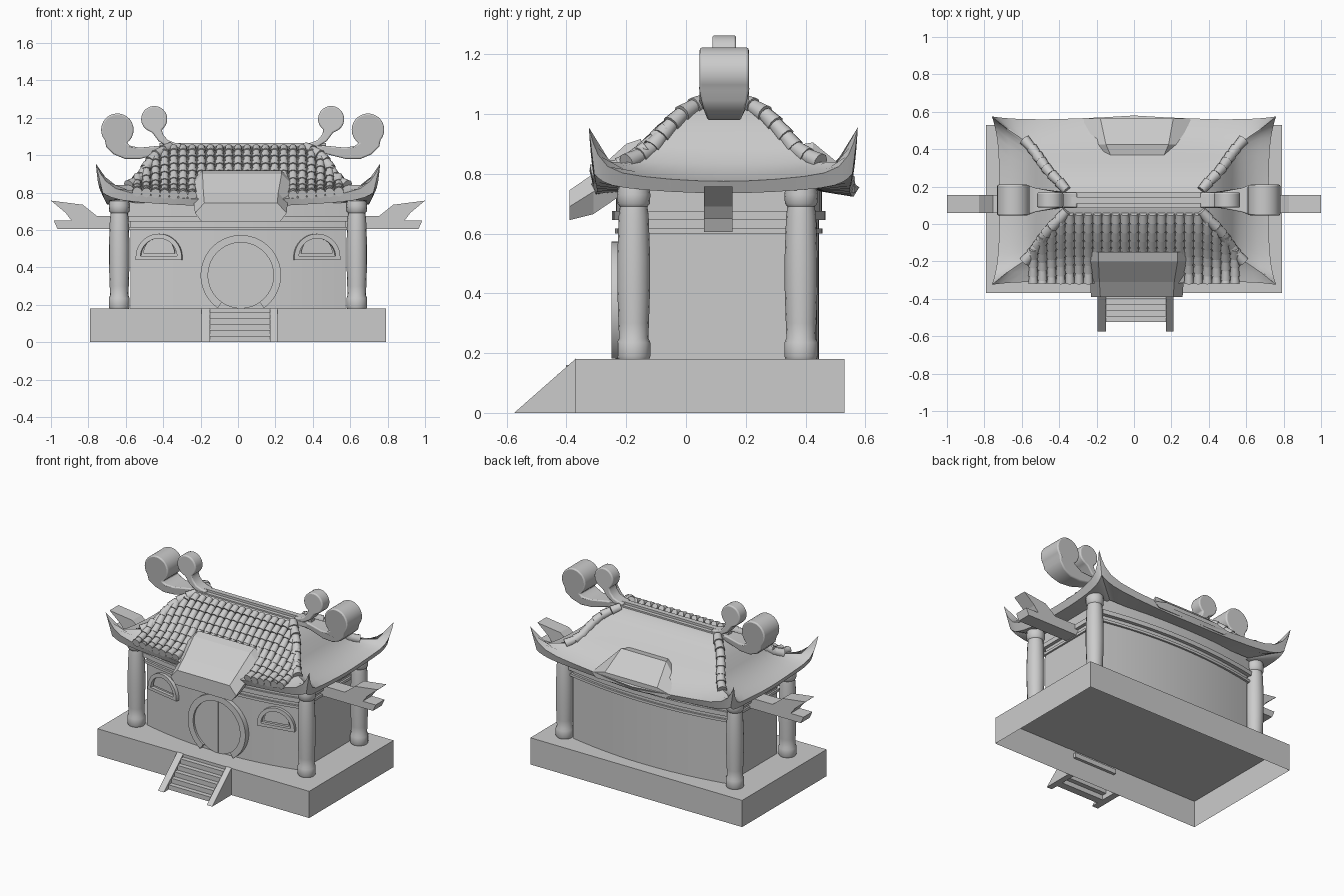
import bpy, bmesh
from math import sin, cos, pi, radians, hypot
from mathutils import Vector, Matrix

if "Cube" in bpy.data.objects:
    bpy.data.objects.remove(bpy.data.objects["Cube"])

CY = 0.125   # roof centre line in y


def finish(name, bm, smooth=None, bevel=0):
    bmesh.ops.recalc_face_normals(bm, faces=bm.faces)
    me = bpy.data.meshes.new(name)
    bm.to_mesh(me)
    bm.free()
    ob = bpy.data.objects.new(name, me)
    bpy.context.collection.objects.link(ob)
    if bevel:
        m = ob.modifiers.new("bevel", 'BEVEL')
        m.width, m.segments, m.limit_method, m.angle_limit = bevel, 3, 'ANGLE', radians(50)
    if smooth:
        bpy.ops.object.select_all(action='DESELECT')
        ob.select_set(True)
        bpy.context.view_layer.objects.active = ob
        bpy.ops.object.shade_smooth_by_angle(angle=radians(smooth))
    return ob


def add_box(bm, x0, x1, y0, y1, z0, z1):
    M = Matrix.Translation(((x0 + x1) / 2, (y0 + y1) / 2, (z0 + z1) / 2)) @ Matrix.Diagonal((x1 - x0, y1 - y0, z1 - z0, 1))
    return bmesh.ops.create_cube(bm, size=1, matrix=M)


def loft(bm, rings, cap0=True, cap1=True):
    """Closed loops of equal length joined into a skin."""
    vs = [[bm.verts.new(p) for p in r] for r in rings]
    n = len(vs[0])
    for a, b in zip(vs, vs[1:]):
        for i in range(n):
            bm.faces.new((a[i], a[(i + 1) % n], b[(i + 1) % n], b[i]))
    if cap0:
        bm.faces.new(vs[0][::-1])
    if cap1:
        bm.faces.new(vs[-1])


def prism(bm, pts, y0, y1):
    loft(bm, [[(x, y, z) for x, z in pts] for y in (y0, y1)])


def tube(bm, p0, p1, r0, r1, n=8):
    d = Vector(p1) - Vector(p0)
    M = Matrix.Translation((Vector(p0) + Vector(p1)) / 2) @ d.to_track_quat('Z', 'Y').to_matrix().to_4x4()
    bmesh.ops.create_cone(bm, cap_ends=True, segments=n, radius1=r0, radius2=r1, depth=d.length, matrix=M)


def arc(cx, cz, r, a0, a1, n):
    return [(cx + r * cos(radians(a0 + (a1 - a0) * i / n)), cz + r * sin(radians(a0 + (a1 - a0) * i / n))) for i in range(n + 1)]


def band(bm, outer, inner, y0, y1):
    """Open arch frame between two matching arcs."""
    loft(bm, [[(o[0], y0, o[1]), (o[0], y1, o[1]), (i[0], y1, i[1]), (i[0], y0, i[1])] for o, i in zip(outer, inner)])


# base, open underneath
bm = bmesh.new()
add_box(bm, -.79, .79, -.37, .53, 0, .18)
bm.faces.ensure_lookup_table()
bmesh.ops.delete(bm, geom=[min(bm.faces, key=lambda f: f.calc_center_median().z)], context='FACES')
finish("base", bm)

# entrance steps with sloped side rails
bm = bmesh.new()
for x0, x1 in ((-.195, -.15), (.17, .21)):
    loft(bm, [[(x, -.575, 0), (x, -.368, .182), (x, -.368, 0)] for x in (x0, x1)])
for i in range(5):
    y = -.525 + i * .031
    add_box(bm, -.15, .17, y, y + .05, i * .032, (i + 1) * .032)
finish("steps", bm)


# walls with bowed front and back, plus stepped trim
def plan(d, z, n=12):
    t = [-1 + 2 * i / n for i in range(n + 1)]
    front = [((.575 + d) * s, -.15 - d - .075 * (1 - s * s), z) for s in t]
    back = [(-(.575 + d) * s, .385 + d + .06 * (1 - s * s), z) for s in t]
    return front + back


bm = bmesh.new()
loft(bm, [plan(d, z) for d, z in ((0, .18), (0, .6), (.012, .6), (.012, .617), (0, .617), (0, .645),
                                  (.022, .645), (.022, .675), (.01, .675), (.01, .78))])
finish("walls", bm, 30)

# round door
bm = bmesh.new()
band(bm, arc(.015, .358, .215, -55, 235, 40), arc(.015, .358, .175, -55, 235, 40), -.25, -.17)
add_box(bm, .011, .019, -.239, -.2, .185, .53)
finish("door_frame", bm, 30)
bm = bmesh.new()
prism(bm, arc(.015, .358, .178, -85, 265, 40), -.236, -.17)
finish("door_panel", bm, 30)

# half-round windows
for sx, side in ((-1, "left"), (1, "right")):
    bm = bmesh.new()
    band(bm, arc(0, .455, .125, 0, 180, 20), arc(0, .455, .1, 0, 180, 20), -.022, .03)
    add_box(bm, -.125, .125, -.022, .03, .44, .46)
    prism(bm, arc(0, .475, .085, 0, 180, 16), -.012, .03)
    bm.transform(Matrix.Translation((sx * .42, -.183, 0)) @ Matrix.Rotation(sx * radians(11), 4, 'Z'))
    finish(side + "_window", bm, 30)

# corner columns
prof = [(.052, .18), (.056, .19), (.056, .235), (.049, .25), (.051, .3), (.055, .42), (.055, .52), (.05, .66),
        (.046, .69), (.054, .7), (.056, .73), (.052, .755), (.03, .77)]
for x in (-.635, .635):
    for y in (-.175, .385):
        bm = bmesh.new()
        loft(bm, [[(x + r * cos(a * pi / 8), y + r * sin(a * pi / 8), z) for a in range(16)] for r, z in prof])
        finish("column", bm, 40)

# forked side beams
fork = [(.5, .605), (.965, .605), (.985, .65), (.89, .65), (.92, .69), (1.0, .757), (.83, .735), (.755, .675), (.5, .675)]
for sx, side in ((-1, "left"), (1, "right")):
    bm = bmesh.new()
    prism(bm, [(sx * x, z) for x, z in fork], .06, .155)
    finish(side + "_beam", bm)

# main roof: stacked rectangular rings (half x, half y, z, corner lift, corner spike, bow)
RINGS = [(.55, .30, .745, 0, 0, 0), (.70, .42, .735, .03, .035, .6), (.72, .43, .775, .045, .135, 1),
         (.66, .375, .79, .03, .02, .5), (.57, .31, .835, .005, 0, 0), (.525, .25, .89, 0, 0, 0),
         (.48, .19, .95, 0, 0, 0), (.43, .13, 1.0, 0, 0, 0), (.38, .07, 1.035, 0, 0, 0), (.36, .02, 1.045, 0, 0, 0)]
half = [0, .2, .4, .6, .75, .86, .93, .97]
S = [-1] + [-s for s in half[:0:-1]] + half


def roof_ring(a, b, z, lift, spike, bow):
    pts = []
    for k in range(4):
        for s in S:
            c = abs(s)
            up = lift * c ** 2 + spike * c ** 14
            fx = a + bow * .04 * c ** 4
            fy = b + bow * (.025 * (1 - c) ** 2 + .02 * c ** 6)
            u, v = (a + bow * .04) * s, (b + bow * .02) * s
            dip = -.02 * bow * (1 - c) if k % 2 == 0 else 0
            x, y = ((u, -fy), (fx, v), (-u, fy), (-fx, -v))[k]
            pts.append((x, y + CY, z + up + dip))
    return pts


bm = bmesh.new()
loft(bm, [roof_ring(*r) for r in RINGS], cap0=False)
finish("roof", bm, 40)

# front tile columns following the slope
TOP = RINGS[2:9][::-1]


def slope_path(x):
    pts = []
    for p, q in zip(TOP, TOP[1:]):
        for j in range(8):
            f = j / 8
            a, b, z, lf = [p[i] + (q[i] - p[i]) * f for i in range(4)]
            if a + .01 >= abs(x):
                pts.append(Vector((x, CY - b, z + lf * (x / a) ** 2 + .006)))
    a, b, z, lf = TOP[-1][:4]
    pts.append(Vector((x, CY - b - .012, z + lf * (x / a) ** 2 + .004)))
    return pts


bm = bmesh.new()
for i in range(23):
    x = .049 * (i - 11)
    path = slope_path(x)
    start, dist = path[0], 0
    for p, q in zip(path, path[1:]):
        dist += (q - p).length
        if dist > .052 or q is path[-1]:
            if not (-.21 < x < .25 and q.y < -.19):
                tube(bm, start, q, .021, .0265)
            start, dist = q, 0
finish("front_tiles", bm, 50)

# hip tiles on the four roof corners
hip = [(.36, .055, 1.045), (.40, .10, 1.025), (.44, .14, 1.0), (.47, .175, .965), (.495, .21, .925),
       (.515, .24, .888), (.545, .28, .86), (.585, .325, .838)]
bm = bmesh.new()
for sx in (-1, 1):
    for sy in (-1, 1):
        P = [Vector((sx * x, CY + sy * y, z)) for x, y, z in hip]
        for p, q in zip(P, P[1:]):
            tube(bm, p, q, .025, .031, 10)
finish("hip_tiles", bm, 50)


# porch hood over the door and matching rise on the back slope
def hood_section(xl, xr, y, top, side, bottom, inset=.05):
    return [(xl, y, side), (xl + inset, y, top), (xr - inset, y, top), (xr, y, side), (xr - .035, y, bottom), (xl + .035, y, bottom)]


bm = bmesh.new()
loft(bm, [hood_section(-.23, .26, -.39, .745, .69, .645), hood_section(-.235, .265, -.31, .80, .74, .665),
          hood_section(-.24, .283, -.2, .90, .85, .74), hood_section(-.24, .283, -.15, .917, .87, .78)])
finish("porch_hood", bm)
bm = bmesh.new()
loft(bm, [hood_section(-.17, .205, .355, .893, .86, .8), hood_section(-.2, .235, .425, .905, .83, .78),
          hood_section(-.28, .31, .565, .79, .765, .735, .1)])
finish("back_rise", bm, 30)

# ridge bar
bm = bmesh.new()
add_box(bm, -.40, .45, .085, .17, 1.02, 1.05)
add_box(bm, -.42, .47, .11, .145, 1.04, 1.065)
finish("ridge", bm)

# scroll ornaments on the ridge ends
big = [(.34, 1.02), (.45, 1.005), (.55, .98), (.63, .98), (.69, 1.005), (.73, 1.045)] + arc(.67, 1.136, .087, -40, 235, 20) + \
      [(.60, 1.05), (.55, 1.04), (.45, 1.05), (.34, 1.055)]
small = [(.33, 1.035), (.40, 1.045), (.45, 1.075), (.483, 1.12)] + arc(.473, 1.193, .07, -65, 235, 20) + \
        [(.425, 1.11), (.40, 1.08), (.36, 1.065), (.33, 1.063)]
for sx, side in ((-1, "left"), (1, "right")):
    for pts, w, name in ((big, .082, "large"), (small, .04, "small")):
        bm = bmesh.new()
        prism(bm, [(sx * x + .025, z) for x, z in pts], -1, 1)
        for v in bm.verts:
            reach = abs(v.co.x - .025)
            grow = min(1, max(0, (reach - .4) / .2)) if name == "large" else 1
            low = min(1, .7 + max(0, v.co.z - .98) * 4)
            v.co.y = .128 + v.co.y * (.035 + (w - .035) * grow) * (low if name == "large" else 1)
        finish(side + "_" + name + "_scroll", bm, 40, .008)
